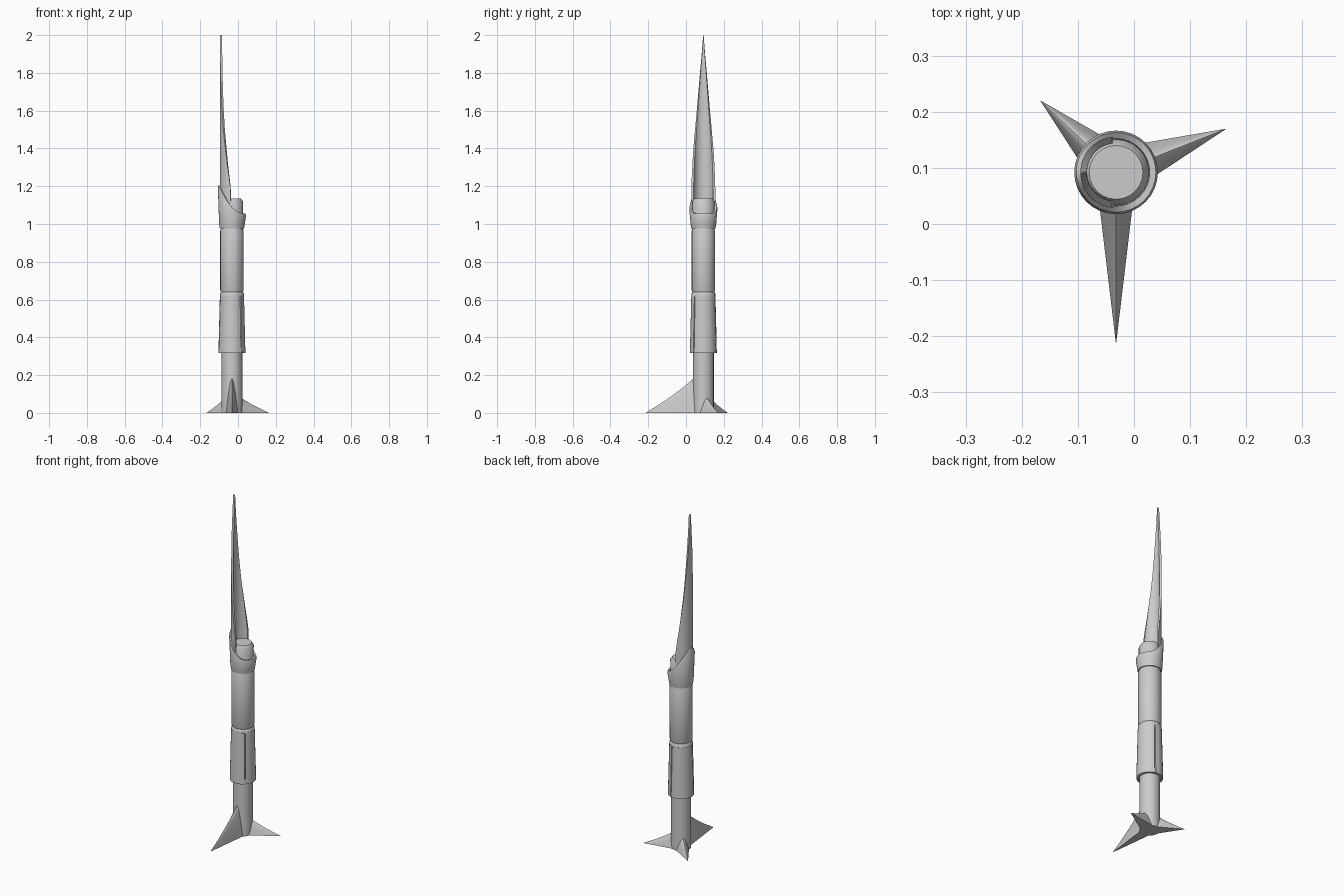
import bpy, bmesh
from math import sin, cos, asin, pi, radians

if "Cube" in bpy.data.objects:
    bpy.data.objects.remove(bpy.data.objects["Cube"])

CX, CY = -0.032, 0.092   # shaft axis


def polar(r, a, z):
    return (CX + r * cos(a), CY + r * sin(a), z)


def loft(name, rings, wrap=False, angle=35):
    """Skin closed cross-section rings; cap the ends unless wrapped."""
    bm = bmesh.new()
    vs = [[bm.verts.new(p) for p in ring] for ring in rings]
    n = len(rings[0])
    for i in range(len(vs) if wrap else len(vs) - 1):
        a, b = vs[i], vs[(i + 1) % len(vs)]
        for j in range(n):
            k = (j + 1) % n
            bm.faces.new((a[j], a[k], b[k], b[j]))
    if not wrap:
        bm.faces.new(vs[0])
        bm.faces.new(vs[-1])
    bmesh.ops.remove_doubles(bm, verts=bm.verts, dist=1e-5)
    bmesh.ops.recalc_face_normals(bm, faces=bm.faces)
    me = bpy.data.meshes.new(name)
    bm.to_mesh(me)
    bm.free()
    ob = bpy.data.objects.new(name, me)
    bpy.context.collection.objects.link(ob)
    bpy.ops.object.select_all(action='DESELECT')
    ob.select_set(True)
    bpy.context.view_layer.objects.active = ob
    bpy.ops.object.shade_smooth_by_angle(angle=radians(angle))
    return ob


def turned(name, profile, n=24):
    """Solid of revolution from (radius, z) pairs, bottom to top."""
    return loft(name, [[polar(r, 2 * pi * j / n, z) for j in range(n)]
                       for r, z in profile])


# Shaft with grooves, and the chamfered plug inside the collar
turned("lower_shaft", [(0.055, 0), (0.055, 0.635)])
turned("upper_shaft", [(0.055, 0.628), (0.058, 0.64), (0.062, 0.65),
                       (0.062, 0.965), (0.058, 0.975), (0.058, 1.0)])
turned("plug", [(0.058, 0.97), (0.059, 1.118), (0.048, 1.135)])

# Flared sleeve: three curved panels with slits, under a top band
for i in range(3):
    start = radians(-43 + 120 * i)
    span = radians(115)
    rings = []
    for k in range(10):
        a = start + span * k / 9
        rings.append([polar(r, a, z) for r, z in
                      ((0.055, 0.335), (0.062, 0.318), (0.071, 0.318),
                       (0.0705, 0.36), (0.064, 0.62), (0.054, 0.62))])
    loft(f"sleeve_panel_{i + 1}", rings)
turned("sleeve_band", [(0.0635, 0.615), (0.063, 0.632), (0.057, 0.642)])
turned("sleeve_hem", [(0.0685, 0.32), (0.068, 0.345)])

# Collar with a slanted, curved rim that is highest on the left
rings = []
for j in range(32):
    a = 2 * pi * j / 32
    c = cos(a)
    top = 1.09 - 0.075 * c + 0.04 * c * c
    rings.append([polar(r, a, z) for r, z in
                  ((0.056, 0.975), (0.064, 0.975), (0.068, 1.0),
                   (0.0745, top - 0.012), (0.071, top), (0.060, top))])
loft("collar", rings, wrap=True)

# Blade: half tube narrowing to a point
R_OUT, R_IN = 0.0635, 0.052
rings = []
for z, w in ((1.0, 0.0634), (1.19, 0.0630), (1.24, 0.0618), (1.32, 0.058),
             (1.40, 0.053), (1.50, 0.044), (1.60, 0.035), (1.70, 0.0265),
             (1.80, 0.018), (1.90, 0.009), (2.0, 0.0012)):
    h = asin(w / R_OUT)
    arc = [pi - h + 2 * h * k / 12 for k in range(13)]
    rings.append([polar(R_OUT, a, z) for a in arc] +
                 [polar(R_IN, a, z) for a in reversed(arc)])
loft("blade", rings)

# Three pointed fins: arched sections shrinking to a tip on the ground
for name, deg, length, height, half in (
        ("front_fin", -90, 0.307, 0.205, 0.033),
        ("right_fin", 21.6, 0.212, 0.095, 0.038),
        ("back_fin", 136.5, 0.187, 0.095, 0.038)):
    a = radians(deg)
    rings = []
    for k in range(9):
        t = 1 - k / 8 * 0.985
        d = 0.03 + (length - 0.03) * (1 - t)
        w, h = half * t, height * (0.82 * t + 0.18 * t ** 3)
        ring = []
        for s in range(-6, 7):
            u = s / 6
            e = w * u
            ring.append((CX + d * cos(a) - e * sin(a),
                         CY + d * sin(a) + e * cos(a),
                         h * (1 - abs(u) ** 1.7)))
        rings.append(ring)
    loft(name, rings, angle=40)
